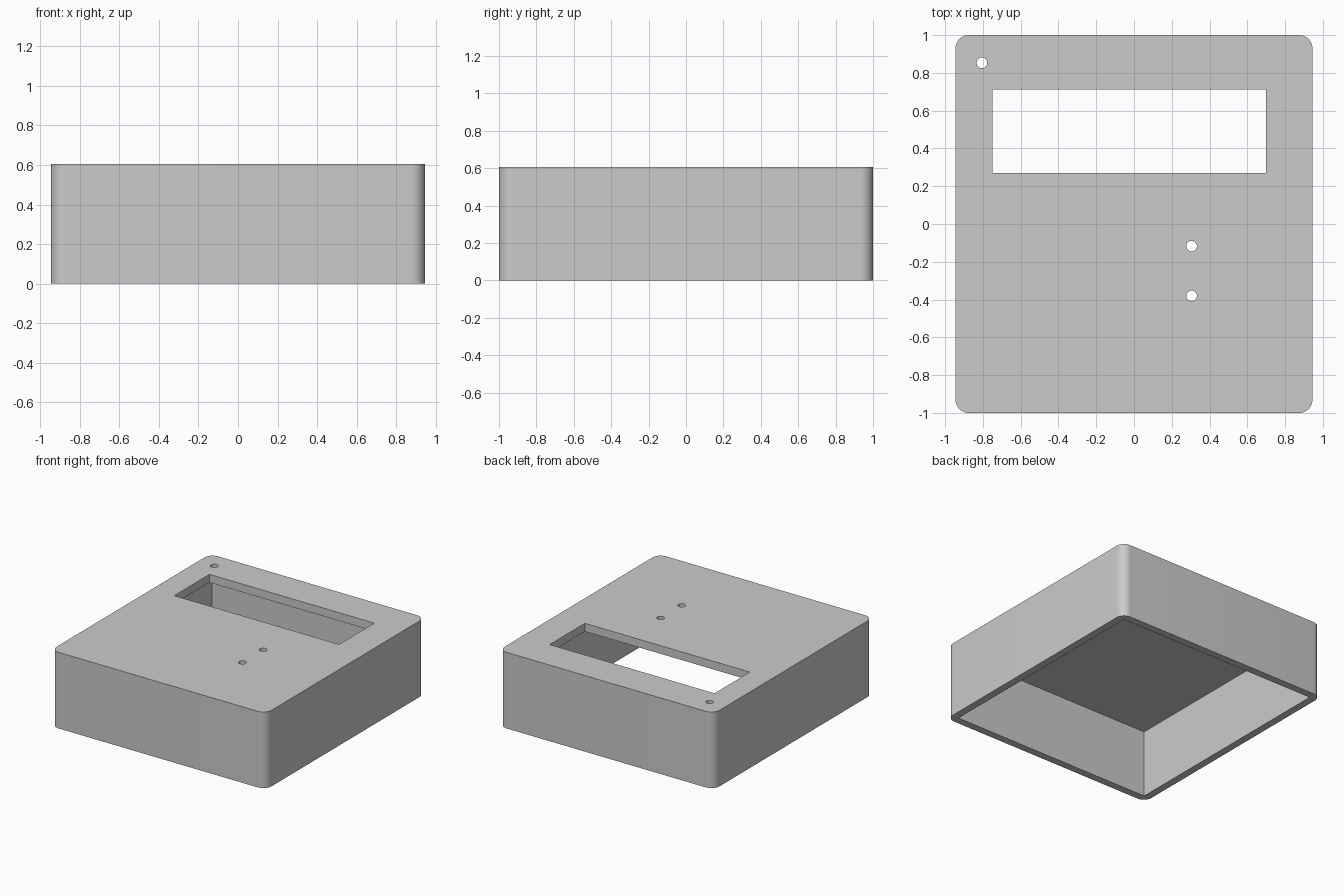
import bpy
import bmesh

cube = bpy.data.objects.get("Cube")
if cube:
    bpy.data.objects.remove(cube, do_unlink=True)

HALF_X, HALF_Y, HEIGHT = 0.945, 1.0, 0.605
WALL, LID, CORNER = 0.06, 0.065, 0.07

grey = bpy.data.materials.new("plain grey")
grey.use_nodes = True
grey.diffuse_color = (0.6, 0.6, 0.6, 1)
grey.node_tree.nodes["Principled BSDF"].inputs["Base Color"].default_value = (0.6, 0.6, 0.6, 1)


def finish(name, bm):
    mesh = bpy.data.meshes.new(name)
    bm.to_mesh(mesh)
    bm.free()
    mesh.materials.append(grey)
    obj = bpy.data.objects.new(name, mesh)
    bpy.context.collection.objects.link(obj)
    return obj


def box(name, x0, x1, y0, y1, z0, z1, radius=0):
    """Box between two corners, with optional rounded vertical edges."""
    bm = bmesh.new()
    bmesh.ops.create_cube(bm, size=1)
    for v in bm.verts:
        v.co.x = x1 if v.co.x > 0 else x0
        v.co.y = y1 if v.co.y > 0 else y0
        v.co.z = z1 if v.co.z > 0 else z0
    if radius:
        upright = [e for e in bm.edges
                   if abs(e.verts[0].co.z - e.verts[1].co.z) > 0.1]
        bmesh.ops.bevel(bm, geom=upright, offset=radius, offset_type='OFFSET',
                        segments=10, profile=0.5, affect='EDGES')
    return finish(name, bm)


def drill(name, x, y, radius):
    bm = bmesh.new()
    bmesh.ops.create_cone(bm, cap_ends=True, segments=32, radius1=radius,
                          radius2=radius, depth=0.4)
    bmesh.ops.translate(bm, verts=bm.verts, vec=(x, y, HEIGHT))
    return finish(name, bm)


# Rounded outer shell
case = box("enclosure_shell", -HALF_X, HALF_X, -HALF_Y, HALF_Y, 0, HEIGHT, CORNER)

# Open underside, display window, and round holes
cutters = [
    box("cavity_cutter", WALL - HALF_X, HALF_X - WALL,
        WALL - HALF_Y, HALF_Y - WALL, -0.2, HEIGHT - LID),
    box("window_cutter", -0.75, 0.70, 0.27, 0.713, HEIGHT - 0.2, HEIGHT + 0.2),
]
for x, y in ((-0.805, 0.853), (0.305, -0.117), (0.305, -0.38)):
    cutters.append(drill("hole_cutter", x, y, 0.028))

bpy.ops.object.select_all(action='DESELECT')
bpy.context.view_layer.objects.active = case
case.select_set(True)
for cutter in cutters:
    cutter.hide_render = True
    mod = case.modifiers.new(cutter.name, 'BOOLEAN')
    mod.operation = 'DIFFERENCE'
    mod.solver = 'EXACT'
    mod.object = cutter
    bpy.ops.object.modifier_apply(modifier=mod.name)
    bpy.data.objects.remove(cutter, do_unlink=True)

# Smooth rounded corners and hole walls, crisp edges elsewhere
bpy.ops.object.shade_smooth_by_angle(angle=0.5)
